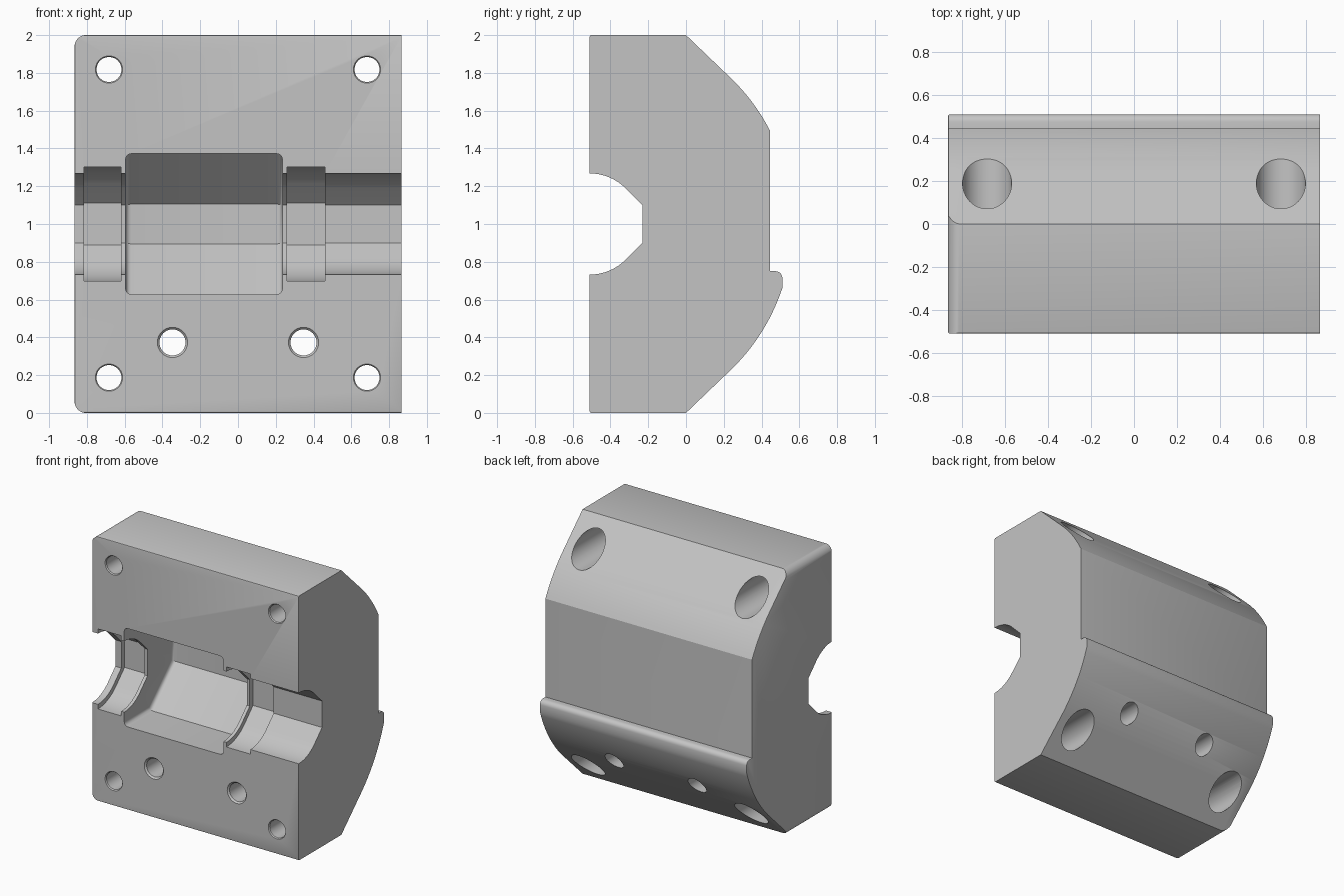
import bpy, bmesh
from math import sin, cos, pi, radians, sqrt, atan2
from mathutils import Vector

if "Cube" in bpy.data.objects:
    bpy.data.objects.remove(bpy.data.objects["Cube"])

X0, X1, FRONT, BACK = -0.865, 0.865, -0.51, 0.51
MID = 1.0      # height of the groove axis
CURVE = 1.075  # radius of the rounded back

grey = bpy.data.materials.new("plain grey")
grey.use_nodes = True
colour = (0.55, 0.55, 0.55, 1)
grey.diffuse_color = colour
grey.node_tree.nodes["Principled BSDF"].inputs["Base Color"].default_value = colour


def arc(cx, cy, r, a0, a1, n):
    return [(cx + r * cos(a0 + (a1 - a0) * i / n), cy + r * sin(a0 + (a1 - a0) * i / n))
            for i in range(n + 1)]


def extrude(points, start, end, axis):
    """Solid from a closed profile: (y, z) along x, or (x, z) along y."""
    bm = bmesh.new()
    place = (lambda p, t: (t, p[0], p[1])) if axis == "x" else (lambda p, t: (p[0], t, p[1]))
    face = bm.faces.new([bm.verts.new(place(p, start)) for p in points])
    out = bmesh.ops.extrude_face_region(bm, geom=[face])
    shift = Vector((end - start, 0, 0) if axis == "x" else (0, end - start, 0))
    bmesh.ops.translate(bm, vec=shift, verts=[g for g in out["geom"] if isinstance(g, bmesh.types.BMVert)])
    bmesh.ops.recalc_face_normals(bm, faces=bm.faces)
    return bm


def make(name, bm):
    mesh = bpy.data.meshes.new(name)
    bm.normal_update()
    bm.to_mesh(mesh)
    bm.free()
    obj = bpy.data.objects.new(name, mesh)
    bpy.context.collection.objects.link(obj)
    mesh.materials.append(grey)
    return obj


def groove_profile(r, flat):
    """Half-round channel with 45 degree shoulders and a flat bottom."""
    depth = r * sqrt(2) - flat
    upper = arc(FRONT, MID, r, pi / 2, pi / 4, 8) + [(FRONT + depth, MID + flat)]
    lower = [(y, 2 * MID - z) for y, z in reversed(upper)]
    return [(FRONT - 0.2, MID + r)] + upper + lower + [(FRONT - 0.2, MID - r)]


def lathe_y(steps, x, z, n=48):
    """Turned cutter along y from (y, radius) steps."""
    bm = bmesh.new()
    rings = [[bm.verts.new((x + r * cos(2 * pi * i / n), y, z + r * sin(2 * pi * i / n)))
              for i in range(n)] for y, r in steps]
    for a, b in zip(rings, rings[1:]):
        for i in range(n):
            bm.faces.new((a[i], a[(i + 1) % n], b[(i + 1) % n], b[i]))
    bm.faces.new(rings[0])
    bm.faces.new(rings[-1])
    bmesh.ops.recalc_face_normals(bm, faces=bm.faces)
    return bm


# Body: side profile with curved back and a lip
lip_z, step_y, upper_y = 0.75, 0.445, 0.445
low_end = atan2(-sqrt(CURVE ** 2 - (BACK - FRONT) ** 2), BACK - FRONT)
top_end = atan2(sqrt(CURVE ** 2 - (upper_y - FRONT) ** 2), upper_y - FRONT)
profile = [(FRONT, 0), (0, 0)]
profile += arc(FRONT, MID, CURVE, -pi / 4, low_end, 14)
profile += arc(BACK - 0.035, lip_z - 0.035, 0.035, 0, pi / 2, 6)
profile += [(step_y, lip_z)]
profile += arc(FRONT, MID, CURVE, top_end, pi / 4, 10)
profile += [(0, 2), (FRONT, 2)]
bm = extrude(profile, X0, X1, "x")


def softened(e):
    a, b = (v.co for v in e.verts)
    left_rim = abs(a.x - X0) < 1e-4 and abs(b.x - X0) < 1e-4
    front_rim = abs(a.y - FRONT) < 1e-4 and abs(b.y - FRONT) < 1e-4
    return left_rim or (front_rim and abs(a.z - b.z) < 1e-4)


bmesh.ops.bevel(bm, geom=[e for e in bm.edges if softened(e)], offset=0.009,
                segments=2, profile=0.5, affect="EDGES")
body = make("clamp_block", bm)

cutters = []

# Rounded top and bottom corners on one side
R = 0.06
for top in (False, True):
    pts = [(X0 - 0.1, -0.1), (X0 + R, -0.1)] + arc(X0 + R, R, R, -pi / 2, -pi, 10) + [(X0 - 0.1, R)]
    if top:
        pts = [(x, 2 - z) for x, z in pts]
    cutters.append(make("corner_cutter", extrude(pts, -1, 1, "y")))

# Groove across the front, with two wider ring seats
cutters.append(make("groove_cutter", extrude(groove_profile(0.268, 0.1), -1, 1, "x")))
for a, b in ((-0.815, -0.62), (0.26, 0.46)):
    cutters.append(make("ring_seat_cutter", extrude(groove_profile(0.303, 0.11), a, b, "x")))

# Deep pocket with sloped walls and rounded ends
half, flat = 0.372, 0.105
pocket = [(-0.8, MID + half), (-0.2, MID + half), (0.08, MID + flat)]
pocket += [(y, 2 * MID - z) for y, z in reversed(pocket)]
bm = extrude(pocket, -0.595, 0.235, "x")
ends = [e for e in bm.edges if abs(e.verts[0].co.x - e.verts[1].co.x) < 1e-4]
bmesh.ops.bevel(bm, geom=ends, offset=0.03, segments=5, profile=0.5, affect="EDGES")
cutters.append(make("pocket_cutter", bm))

# Corner screw holes with counterbores, and two plain holes
for side in (-1, 1):
    for z in (0.187, 1.818):
        steps = [(-0.6, 0.072), (FRONT, 0.072), (FRONT + 0.008, 0.066),
                 (-0.25, 0.066), (-0.25, 0.114), (0.8, 0.114)]
        cutters.append(make("screw_hole_cutter", lathe_y(steps, side * 0.683, z)))
    steps = [(-0.6, 0.08), (FRONT, 0.08), (FRONT + 0.012, 0.069), (0.8, 0.069)]
    cutters.append(make("plain_hole_cutter", lathe_y(steps, side * 0.347, 0.373)))

bpy.context.view_layer.objects.active = body
for c in cutters:
    mod = body.modifiers.new(c.name, "BOOLEAN")
    mod.operation = "DIFFERENCE"
    mod.solver = "EXACT"
    mod.object = c
    bpy.ops.object.modifier_apply(modifier=mod.name)
for c in cutters:
    bpy.data.objects.remove(c)

bpy.ops.object.select_all(action="DESELECT")
body.select_set(True)
bpy.ops.object.shade_smooth_by_angle(angle=radians(25))
